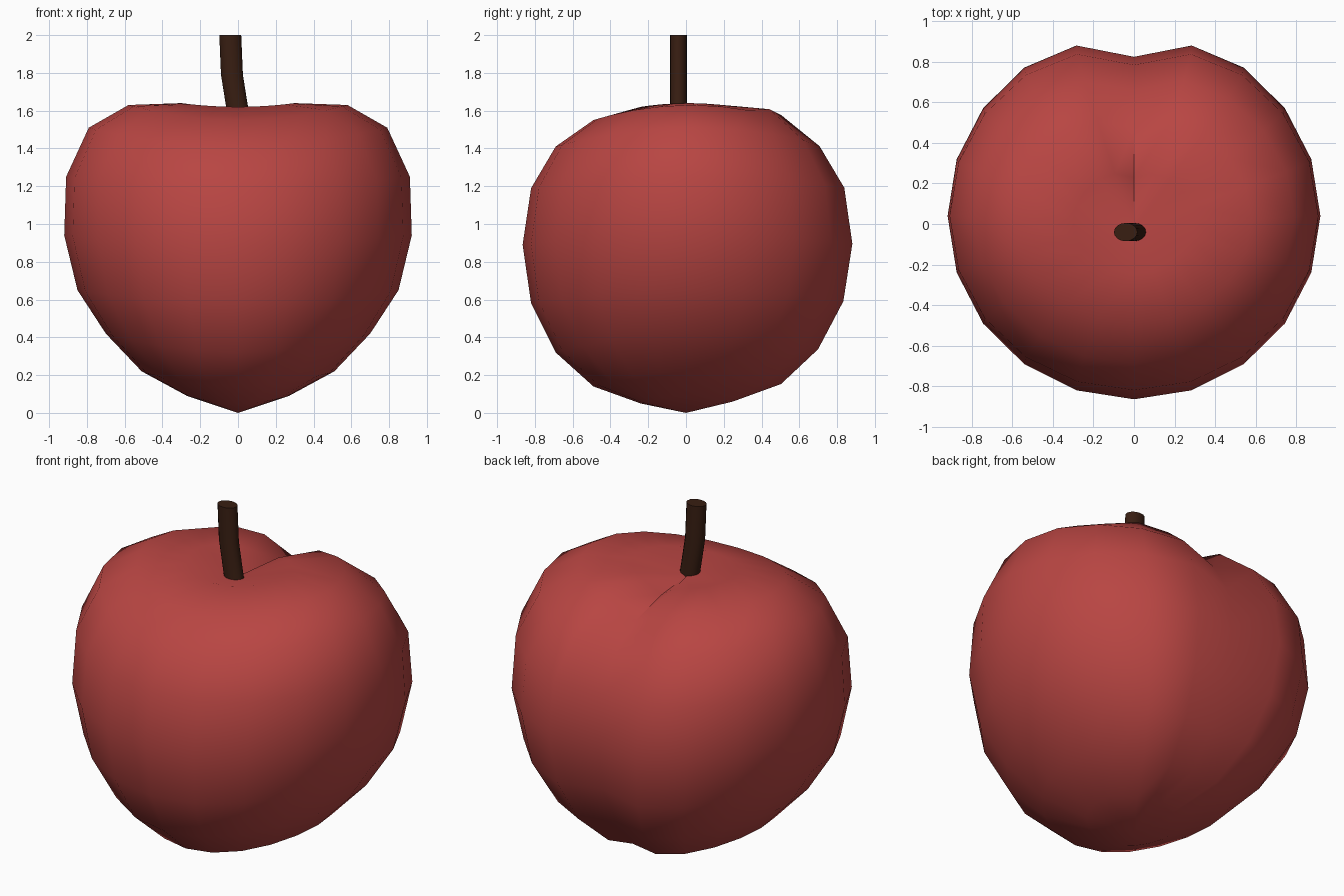
import bpy, bmesh
from math import sin, cos, pi

if "Cube" in bpy.data.objects:
    bpy.data.objects.remove(bpy.data.objects["Cube"])


def material(name, color):
    m = bpy.data.materials.new(name)
    m.diffuse_color = color
    m.use_nodes = True
    m.node_tree.nodes["Principled BSDF"].inputs["Base Color"].default_value = m.diffuse_color
    return m


def lofted(name, rings, bottom, top, mat):
    """Skin a stack of rings; each end closes to a pole point or a flat cap."""
    bm = bmesh.new()
    loops = [[bm.verts.new(p) for p in ring] for ring in rings]
    n = len(loops[0])
    for a, b in zip(loops, loops[1:]):
        for i in range(n):
            j = (i + 1) % n
            bm.faces.new((a[i], a[j], b[j], b[i]))
    for loop, pole in ((loops[0][::-1], bottom), (loops[-1], top)):
        if pole is None:
            bm.faces.new(loop)
        else:
            v = bm.verts.new(pole)
            for i in range(n):
                bm.faces.new((loop[i], loop[(i + 1) % n], v))
    bmesh.ops.recalc_face_normals(bm, faces=bm.faces)
    me = bpy.data.meshes.new(name)
    bm.to_mesh(me)
    bm.free()
    me.materials.append(mat)
    ob = bpy.data.objects.new(name, me)
    bpy.context.collection.objects.link(ob)
    bpy.ops.object.select_all(action='DESELECT')
    ob.select_set(True)
    bpy.context.view_layer.objects.active = ob
    bpy.ops.object.shade_smooth_by_angle(angle=pi / 3)
    return ob


# Fruit: heart-shaped 20-sided globe
# per ring: half width, height at the sides, front depth, height at the front
profile = [
    (.27, .09, .24, .05), (.51, .22, .49, .14), (.70, .42, .69, .32),
    (.85, .65, .82, .58), (.92, .94, .865, .89), (.91, 1.25, .82, 1.19),
    (.79, 1.51, .69, 1.41), (.58, 1.63, .49, 1.55), (.30, 1.64, .24, 1.62),
]
SIDES = 20
rings = []
for k, (rx, z_side, front, z_front) in enumerate(profile):
    shift = .04 * rx / .92
    ring = []
    for i in range(SIDES):
        a = 2 * pi * i / SIDES
        x = rx * cos(a)
        y = shift + (front + shift) * sin(a)
        z = z_front + (z_side - z_front) * cos(a) ** 2
        # vertical crease down the back
        depth = {5: .12, 4: .02, 6: .02}.get(i, 0)
        if k < 2:
            depth *= .5
        y -= depth * sin((k + 1) * pi / 10)
        z += depth * .65 * cos((k + 1) * pi / 10)
        if k == 7 and i in (3, 4, 6, 7):
            z += .03
        ring.append((x, y, z))
    rings.append(ring)
lofted("fruit", rings, (0, 0, 0), (0, -.02, 1.57),
       material("red_skin", (.48, .06, .055, 1)))

# Stem: slightly bent oval rod
path = [(.005, 1.56), (-.005, 1.62), (-.032, 1.79), (-.041, 2.0)]
stem = [[(cx + .058 * cos(2 * pi * i / 16), -.04 + .045 * sin(2 * pi * i / 16), z)
         for i in range(16)] for cx, z in path]
lofted("stem", stem, None, None, material("brown_stem", (.04, .013, .006, 1)))
